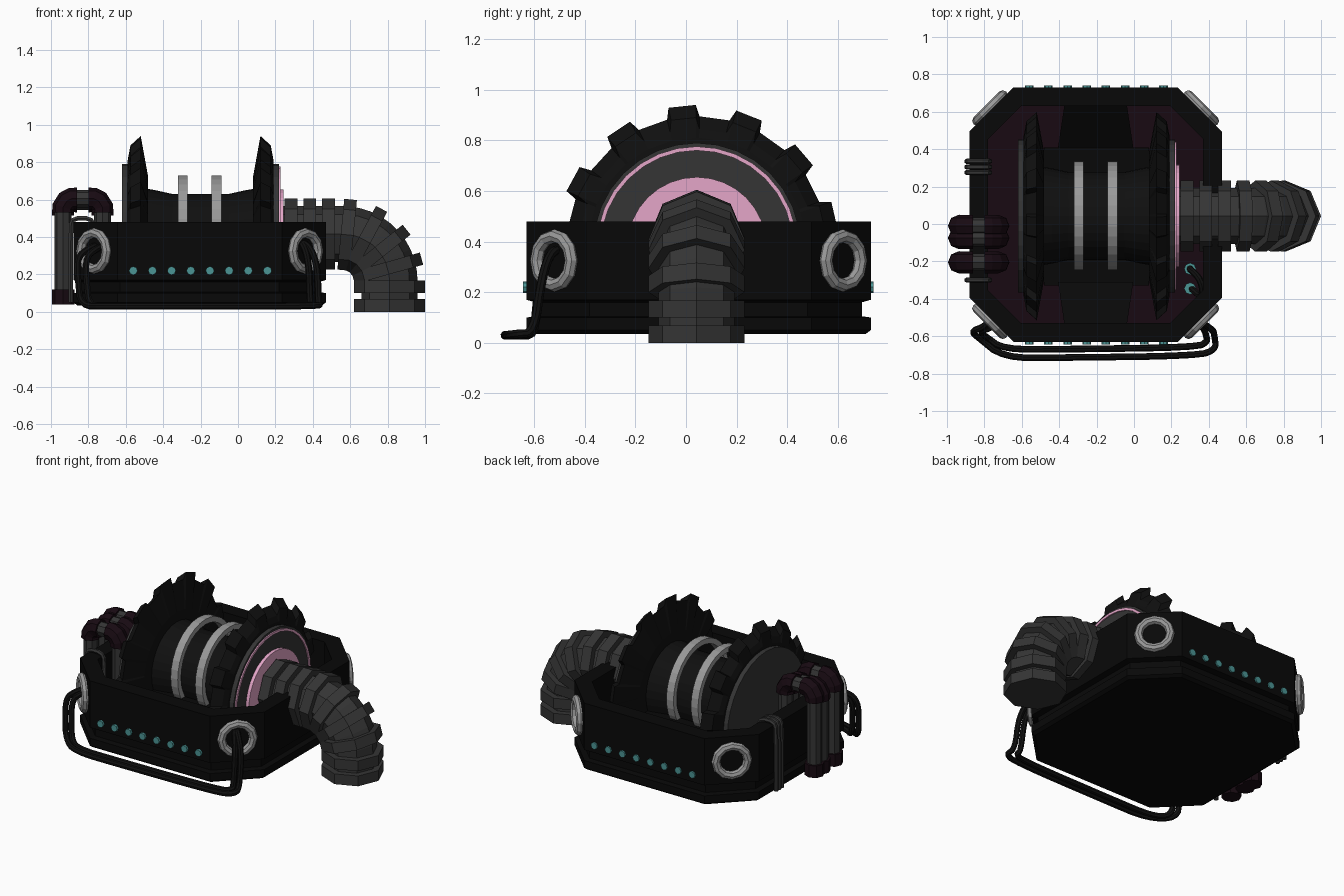
import bpy, bmesh
from math import cos, sin, pi, radians
from mathutils import Vector

if "Cube" in bpy.data.objects:
    bpy.data.objects.remove(bpy.data.objects["Cube"])

CX, CY, ZC, FLOOR = -0.205, 0.05, 0.38, 0.25


def mat(name, *rgb):
    m = bpy.data.materials.new(name)
    m.diffuse_color = (*rgb, 1)
    m.use_nodes = True
    m.node_tree.nodes["Principled BSDF"].inputs["Base Color"].default_value = m.diffuse_color
    return m


BLACK = mat("black", .0025, .0025, .0025)
DARK = mat("dark", .005, .005, .005)
GREY = mat("hose_grey", .035, .035, .035)
LIGHT = mat("light_grey", .32, .32, .32)
PINK = mat("pink", .78, .38, .58)
TEAL = mat("teal", .07, .3, .3)
PURPLE = mat("purple", .009, .003, .006)


def finish(bm, name, m):
    bmesh.ops.remove_doubles(bm, verts=bm.verts, dist=1e-5)
    bmesh.ops.recalc_face_normals(bm, faces=bm.faces)
    me = bpy.data.meshes.new(name)
    bm.to_mesh(me)
    bm.free()
    me.materials.append(m)
    ob = bpy.data.objects.new(name, me)
    bpy.context.collection.objects.link(ob)
    return ob


def loft(name, rings, m, closed=False):
    bm = bmesh.new()
    vs = [[bm.verts.new(p) for p in r] for r in rings]
    n = len(vs[0])
    pairs = list(zip(vs, vs[1:])) + ([(vs[-1], vs[0])] if closed else [])
    for a, b in pairs:
        for i in range(n):
            bm.faces.new((a[i], a[(i + 1) % n], b[(i + 1) % n], b[i]))
    if not closed:
        bm.faces.new(vs[0])
        bm.faces.new(vs[-1])
    return finish(bm, name, m)


def tube(name, pts, r, m, n=8, up=(0, 1, 0)):
    """Sweep an n-gon along pts."""
    pts = [Vector(p) for p in pts]
    rings, nrm = [], Vector(up)
    for i, p in enumerate(pts):
        t = Vector()
        if i > 0:
            t += (p - pts[i - 1]).normalized()
        if i < len(pts) - 1:
            t += (pts[i + 1] - p).normalized()
        t.normalize()
        nrm = nrm - t * nrm.dot(t)
        if nrm.length < 1e-3:
            nrm = t.orthogonal()
        nrm.normalize()
        bi = t.cross(nrm)
        rings.append([p + r * (cos(2 * pi * k / n) * nrm + sin(2 * pi * k / n) * bi) for k in range(n)])
    return loft(name, rings, m)


def smooth(pts, it=2):
    pts = [Vector(p) for p in pts]
    for _ in range(it):
        q = [pts[0]]
        for a, b in zip(pts, pts[1:]):
            q += [a.lerp(b, .25), a.lerp(b, .75)]
        pts = q + [pts[-1]]
    return pts


def octagon(d, z):
    hx, hy, c = .675 - d, .68 - d, .235 - .586 * d
    q = [(hx, hy - c), (hx - c, hy), (c - hx, hy), (-hx, hy - c),
         (-hx, c - hy), (c - hx, -hy), (hx - c, -hy), (hx, c - hy)]
    return [(CX + x, CY + y, z) for x, y in q]


def spin(name, prof, m, side=1, angles=None, tooth=0, zc=ZC, closed=False):
    """Revolve (x, r[, toothed]) points about the drum axis; cut at the floor."""
    angles = angles or [(2 * pi * i / 32, 0) for i in range(32)]
    rings = []
    for p in prof:
        x = p[0] if side > 0 else -.4 - p[0]
        ring = []
        for a, up in angles:
            r = p[1] + (tooth * up if len(p) > 2 else 0)
            ring.append((x, .043 + r * sin(a), zc + r * cos(a)))
        rings.append(ring)
    ob = loft(name, rings, m, closed)
    bm = bmesh.new()
    bm.from_mesh(ob.data)
    bmesh.ops.bisect_plane(bm, geom=bm.verts[:] + bm.edges[:] + bm.faces[:],
                           plane_co=(0, 0, FLOOR - .02), plane_no=(0, 0, 1), clear_inner=True)
    bm.to_mesh(ob.data)
    bm.free()
    return ob


# octagonal tub with groove, rim and coloured floor
loft("tub", [octagon(d, z) for d, z in [(.02, .035), (0, .05), (0, .1), (.035, .105), (.035, .16), (0, .17),
                                        (0, .48), (.1, .48), (.1, FLOOR - .01)]], BLACK)
loft("tub_floor", [octagon(.1, FLOOR - .005), octagon(.1, FLOOR)], PURPLE)

# drum cradle block and sloping plates up to the tub walls
loft("drum_cradle", [[(x, y, z) for x, y in ((-.48, -.33), (.08, -.33), (.08, .41), (-.48, .41))]
                     for z in (FLOOR, .3)], BLACK)
for s, nm in ((1, "back"), (-1, "front")):
    q = [(.6, .47), (.36, .32), (.36, FLOOR), (.6, FLOOR)]
    loft(nm + "_drum_plate", [[(x + t * (y - .6), CY + s * y, z) for y, z in q]
                              for x, t in ((-.37, .15), (-.04, -.15))], BLACK)

# toothed drum wheels
N = 13
teeth = [(radians(-6) + 2 * pi * (i + f) / N, u) for i in range(N)
         for f, u in ((-.26, 0), (-.2, 1), (.2, 1), (.26, 0))]
for s, nm in ((1, "left"), (-1, "right")):
    spin(nm + "_toothed_wheel", [(-.59, .02), (-.59, .43), (-.575, .465, 1), (-.52, .515, 1),
                                 (-.48, .34), (-.48, .02)], DARK, s, teeth, .045)
    spin(nm + "_wheel_disc", [(-.62, .02), (-.62, .41), (-.59, .41), (-.59, .02)], GREY, s)

# drum core and raised bands
spin("drum_core", [(-.5, .265), (-.44, .255), (-.35, .235), (-.05, .235), (.04, .255), (.1, .265)], DARK, zc=.395)
for x, nm in ((-.295, "left"), (-.115, "right")):
    spin(nm + "_drum_band", [(x - .026, .255), (x - .026, .29), (x + .026, .29), (x + .026, .255)],
         LIGHT, zc=.44, closed=True)

# pink trim on the right wheel
spin("pink_ring", [(.21, .38), (.21, .396), (.228, .396), (.228, .38)], PINK, closed=True)
spin("pink_hub", [(.21, .275), (.242, .275)], PINK)

# ribbed elbow hose: straight run, quarter bend, drop
R, A = .25, .36


def hose(s):
    if s < A:
        return (.2 + s, .042, .415)
    a = (s - A) / R
    if a < pi / 2:
        return (.56 + R * sin(a), .042, .165 + R * cos(a))
    return (.81, .042, max(0, .165 - (s - A - R * pi / 2)))


L = A + R * pi / 2 + .165
for i in range(9):
    e = L - i * .1
    tube("hose_rib_%d" % i, [hose(max(e - .068, 0)), hose(e)], .19, GREY)
tube("hose_core", [hose(L * i / 24 * .99) for i in range(25)], .15, GREY)

# corner eyelets on the chamfered faces
for sx in (-1, 1):
    for sy in (-1, 1):
        nx, rings = Vector((sx, sy, 0)).normalized(), []
        side, c = Vector((-nx.y, nx.x, 0)), Vector((CX + sx * .565, CY + sy * .57, .325))
        for i in range(12):
            d = side * cos(pi * i / 6) + Vector((0, 0, 1)) * sin(pi * i / 6)
            rings.append([c + d * (.097 + .027 * cos(pi * k / 4)) + nx * .027 * sin(pi * k / 4) for k in range(8)])
        loft("corner_eyelet", rings, LIGHT, True)

# two hoses slung along the front between eyelets
for k, nm in ((0, "outer"), (1, "inner")):
    o = k * .045
    tube(nm + "_front_hose", smooth([
        (-.74 + o, -.48, .36), (-.8 + o, -.55, .34), (-.86 + o, -.57, .29), (-.855 + o, -.59, .16),
        (-.84 + o, -.6, .03), (-.7, -.715 + o, .03), (-.4, -.715 + o, .03), (.34, -.705 + o, .03),
        (.44 - o, -.67 + o, .035), (.43 - o, -.6, .04), (.425 - o, -.57, .26), (.37 - o / 2, -.53, .37),
        (.31, -.47, .36)]), .018, DARK)

# bolt rows front and back
for i in range(8):
    for y0, y1 in ((-.62, -.645), (.72, .74)):
        x = -.56 + i * .1025
        tube("bolt", [(x, y0, .22), (x, y1, .22)], .023, TEAL, up=(1, 0, 0))

# arched side pipes with coloured elbows and feet
for i, (y, h) in enumerate(((-.01, 0), (-.075, -.015), (-.205, 0))):
    x0, x1, z = -.935, -.725, .54 + h
    tube("side_pipe_%d" % i, [(x0, y, .06), (x0, y, z)], .046, GREY, up=(1, 0, 0))
    tube("side_pipe_inner_%d" % i, [(x1, y, FLOOR), (x1, y, z)], .046, GREY, up=(1, 0, 0))
    tube("side_pipe_bridge_%d" % i, [(x0 + .06, y, z + .065), (x1 - .06, y, z + .065)], .046, GREY)
    tube("side_pipe_foot_%d" % i, [(x0, y, .04), (x0, y, .12)], .06, PURPLE, up=(1, 0, 0))
    for x, s in ((x0, 1), (x1, -1)):
        tube("side_pipe_elbow_%d" % i, [(x, y, z - .01), (x, y, z + .02), (x + s * .02, y, z + .052),
                                        (x + s * .045, y, z + .065), (x + s * .075, y, z + .065)], .059, PURPLE)

# thin cables hung over the left wall
for i, y in enumerate((.275, .305, .335, -.3)):
    tube("wall_cable_%d" % i, smooth([(-.77, y, FLOOR), (-.77, y, .46), (-.79, y, .5), (-.88, y, .5),
                                      (-.895, y, .46), (-.895, y, .05)], 1), .014, GREY, 6)

# small hose loop with coloured collars inside the tub
tube("inner_loop", smooth([(.3, -.24, FLOOR), (.3, -.24, .36), (.36, -.3, .4), (.37, -.4, .36), (.3, -.34, .3),
                           (.3, -.34, FLOOR)]), .018, DARK)
for y in (-.24, -.345):
    tube("loop_collar", [(.3, y, FLOOR), (.3, y, .31)], .032, TEAL)
